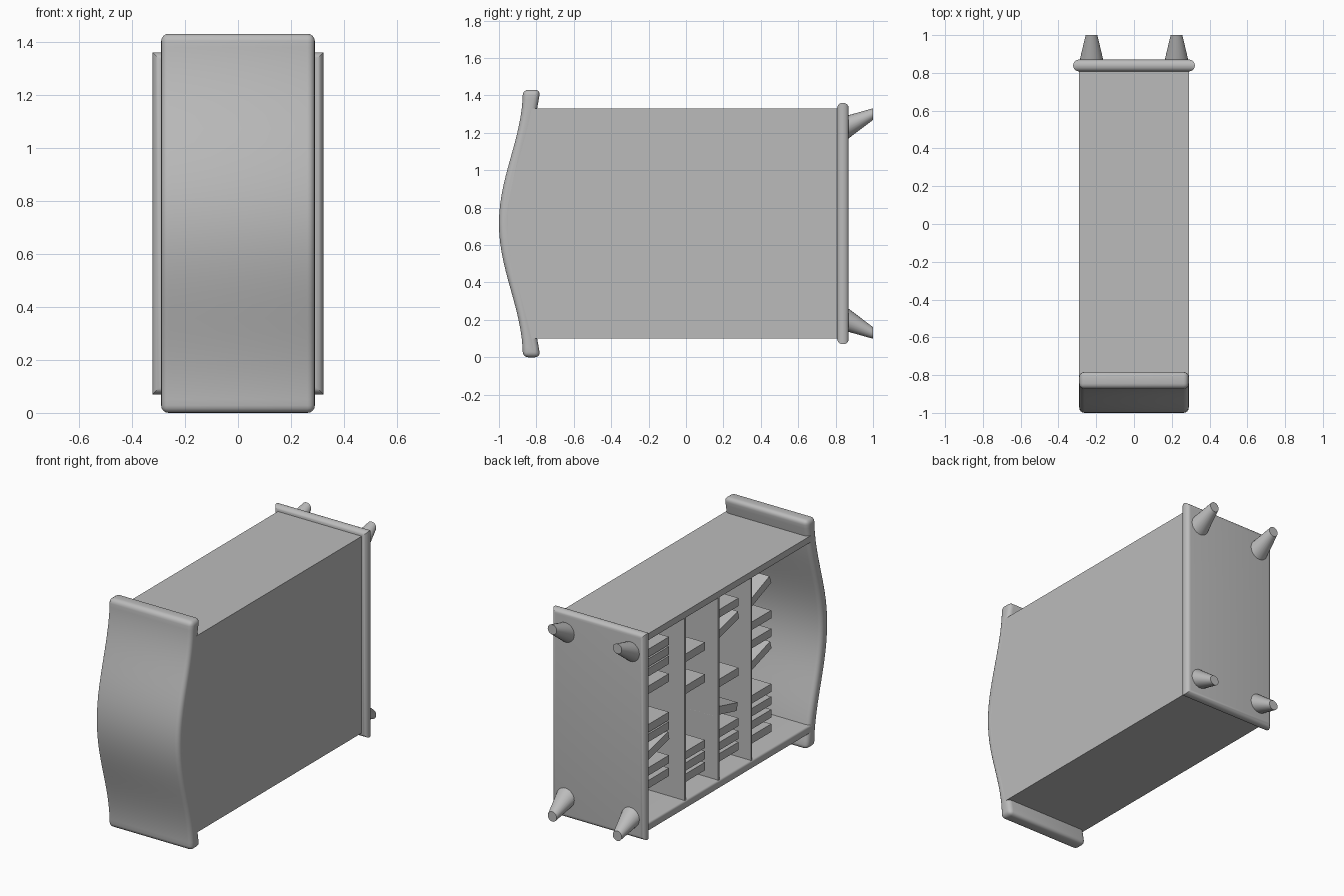
import bpy, bmesh, math
from mathutils import Matrix

if "Cube" in bpy.data.objects:
    bpy.data.objects.remove(bpy.data.objects["Cube"])

MID = 0.715          # centre height of the cabinet lying on its side
grey = bpy.data.materials.new("mid_grey")
grey.diffuse_color = (0.5, 0.5, 0.5, 1)
grey.use_nodes = True
grey.node_tree.nodes["Principled BSDF"].inputs["Base Color"].default_value = grey.diffuse_color


def finish(name, bm, smooth=False):
    bmesh.ops.recalc_face_normals(bm, faces=bm.faces)
    me = bpy.data.meshes.new(name)
    bm.to_mesh(me)
    bm.free()
    me.materials.append(grey)
    ob = bpy.data.objects.new(name, me)
    bpy.context.collection.objects.link(ob)
    if smooth:
        bpy.ops.object.select_all(action='DESELECT')
        bpy.context.view_layer.objects.active = ob
        ob.select_set(True)
        bpy.ops.object.shade_smooth_by_angle(angle=math.radians(35))
    return ob


def box_bm(x0, x1, y0, y1, z0, z1):
    bm = bmesh.new()
    m = (Matrix.Translation(((x0 + x1) / 2, (y0 + y1) / 2, (z0 + z1) / 2))
         @ Matrix.Diagonal((x1 - x0, y1 - y0, z1 - z0, 1)))
    bmesh.ops.create_cube(bm, size=1, matrix=m)
    return bm


def prism_bm(points, x0, x1):
    """Extrude a (y, z) outline along x."""
    bm = bmesh.new()
    face = bm.faces.new([bm.verts.new((x0, y, z)) for y, z in points])
    ext = bmesh.ops.extrude_face_region(bm, geom=[face])
    for v in ext['geom']:
        if isinstance(v, bmesh.types.BMVert):
            v.co.x = x1
    bmesh.ops.recalc_face_normals(bm, faces=bm.faces)
    return bm


def bulge(z):
    """Outer y of the curved crown board at height z."""
    return -0.872 - 0.128 * math.cos(math.pi / 2 * (z - MID) / MID) ** 2


def inner(z):
    return bulge(z) + 0.075 + 0.018 * (abs(z - MID) / MID) ** 6


# Curved crown board with rounded edges
N = 28
zs = [2 * MID * i / N for i in range(N + 1)]
outline = [(bulge(z), z) for z in zs] + [(inner(z), z) for z in reversed(zs)]
bm = prism_bm(outline, -0.29, 0.29)
sharp = [e for e in bm.edges if e.calc_face_angle(0) > math.radians(50)]
bmesh.ops.bevel(bm, geom=sharp, offset=0.028, segments=4, profile=0.5, affect='EDGES')
finish("crown_board", bm, True)

# Base board with half-round rim
bm = box_bm(-0.322, 0.322, 0.808, 0.87, 0.07, 1.36)
rim = [e for e in bm.edges if abs(e.verts[0].co.y - e.verts[1].co.y) < 1e-4]
bmesh.ops.bevel(bm, geom=rim, offset=0.029, segments=5, profile=0.5, affect='EDGES')
finish("base_board", bm, True)

# Side panels, softened along the open inner edge
for name, z0, z1, zin in (("upper", 1.283, 1.33, 1.283), ("lower", 0.10, 0.147, 0.147)):
    bm = box_bm(-0.29, 0.29, -0.83, 0.83, z0, z1)
    edge = [e for e in bm.edges
            if all(v.co.x < 0 and abs(v.co.z - zin) < 1e-4 for v in e.verts)]
    bmesh.ops.bevel(bm, geom=edge, offset=0.012, segments=3, profile=0.5, affect='EDGES')
    finish(name + "_side_panel", bm, True)

# Back panel, following the crown curve
zs = [0.10 + 1.23 * i / 20 for i in range(21)]
outline = [(bulge(z) + 0.03, z) for z in zs] + [(0.83, 1.33), (0.83, 0.10)]
finish("back_panel", prism_bm(outline, 0.265, 0.29))

# Shelves
shelf_y = [0.415, 0.083, -0.24]
for i, y in enumerate(shelf_y):
    finish(f"shelf_{i + 1}", box_bm(-0.285, 0.27, y - 0.007, y + 0.007, 0.13, 1.30))

# Books: (top edge height, lean in degrees) for each compartment
rows = [
    [(1.20, 0), (1.14, 0), (1.08, 0), (0.97, 0), (0.73, 0), (0.67, 0),
     (0.61, 14), (0.46, 0), (0.38, 0)],
    [(1.03, 0), (0.83, 0), (0.42, 0), (0.35, 0), (0.28, 0)],
    [(1.18, 0), (1.10, 14), (0.745, 0), (0.53, -14), (0.43, 0), (0.35, 0), (0.28, 0)],
    [(1.20, 22), (0.98, 0), (0.865, 0), (0.79, 18), (0.52, 0), (0.44, 0),
     (0.36, 0), (0.27, 0)],
]
THICK = 0.05
for r, (foot, row) in enumerate(zip([0.81] + shelf_y, rows)):
    height = 0.28 if r == 0 else 0.24
    for b, (top, lean) in enumerate(row):
        bm = box_bm(-0.25, 0.10, -height, 0, -THICK, 0)
        a = math.radians(lean)
        bm.transform(Matrix.Translation((0, foot - 0.005, top - height * math.sin(a)))
                     @ Matrix.Rotation(-a, 4, 'X'))
        finish(f"book_{r + 1}_{b + 1}", bm)

# Splayed tapered legs
for sx in (-1, 1):
    for sz in (-1, 1):
        bm = bmesh.new()
        bmesh.ops.create_cone(bm, cap_ends=True, segments=24, radius1=0.063,
                              radius2=0.031, depth=0.135,
                              matrix=Matrix.Rotation(-math.pi / 2, 4, 'X'))
        for v in bm.verts:
            t = v.co.y / 0.135 + 0.5
            v.co.x += sx * 0.225
            v.co.y = 0.865 + 0.135 * t
            v.co.z += MID + sz * (0.515 + 0.07 * t)
        finish(f"leg_{'right' if sx > 0 else 'left'}_{'upper' if sz > 0 else 'lower'}", bm, True)
